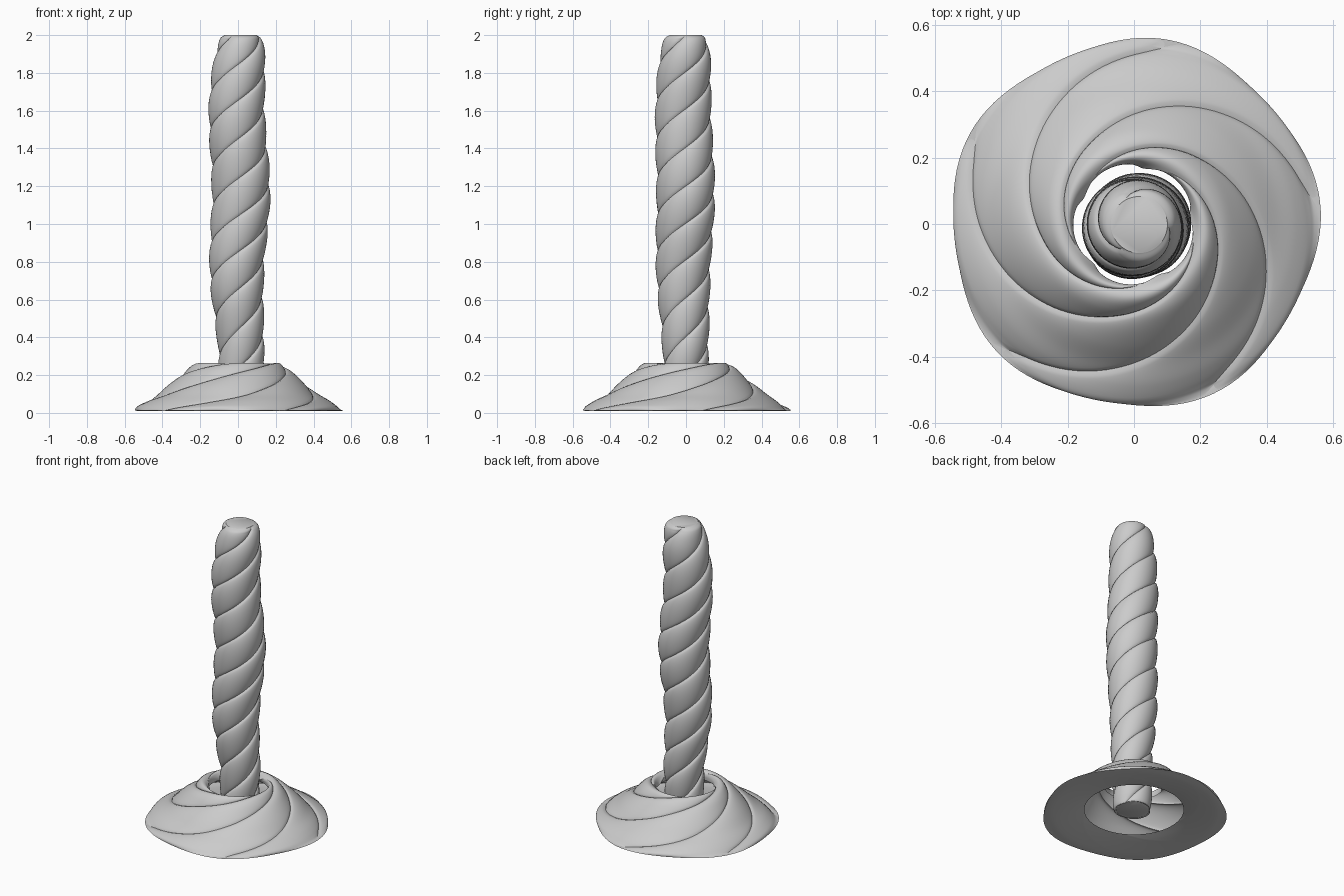
import bpy
import math

if "Cube" in bpy.data.objects:
    bpy.data.objects.remove(bpy.data.objects["Cube"])


def sample(profile, n):
    """Evenly resample a list of (r, z, twist) points with a smooth spline."""
    out = []
    last = len(profile) - 1
    for j in range(n + 1):
        s = j / n * last
        i = min(int(s), last - 1)
        f = s - i
        p = [profile[max(0, min(last, k))] for k in (i - 1, i, i + 1, i + 2)]
        out.append([0.5 * (2 * b + (c - a) * f + (2 * a - 5 * b + 4 * c - d) * f ** 2
                           + (3 * b - a - 3 * c + d) * f ** 3) for a, b, c, d in zip(*p)])
    return out


def swirl(name, profile, strands, depth, rings, phase=0, lift=0, corner=0,
          sway=False, caps=False):
    """Twisted lathe: mesh columns follow the strands so the creases stay crisp."""
    per = 24
    n = strands * per
    verts, faces = [], []
    for j, (r, z, twist) in enumerate(sample(profile, rings)):
        fade = min(1, j / rings * 12, (rings - j) / rings * 12)
        rim = max(0, 1 - j / rings * 8)
        wave = math.cos(2 * math.pi * (z - 0.3) / 0.87)
        cx, cy = (0.005 + 0.011 * wave, -0.008 + 0.006 * wave) if sway else (0, 0)
        for i in range(n):
            u = (i % per) / per
            # rounded strand, fuller towards its leading edge
            bulge = math.sin(math.pi * u ** 0.75) ** 0.6 if u > 0 else 0
            rr = r - depth * (1 - bulge) * fade + corner * rim * math.cos(2 * math.pi * u)
            a = 2 * math.pi * i / n + math.radians(twist + phase)
            verts.append((cx + rr * math.cos(a), cy + rr * math.sin(a),
                          z - lift * (1 - bulge) * fade))
    for j in range(rings):
        for i in range(n):
            k = (i + 1) % n
            faces.append((j * n + i, j * n + k, (j + 1) * n + k, (j + 1) * n + i))
    if caps:
        faces.append(tuple(reversed(range(n))))
        faces.append(tuple(range(rings * n, rings * n + n)))
    me = bpy.data.meshes.new(name)
    me.from_pydata(verts, [], faces)
    ob = bpy.data.objects.new(name, me)
    bpy.context.collection.objects.link(ob)
    bpy.ops.object.select_all(action='DESELECT')
    ob.select_set(True)
    bpy.context.view_layer.objects.active = ob
    bpy.ops.object.shade_smooth_by_angle(angle=math.radians(40))
    return ob


# Rope-like column, slightly swollen in the middle, rounded at the top
turn = 360 / 0.6
column = [(r, z, z * turn) for r, z in (
    (0.100, 0.04), (0.118, 0.06), (0.122, 0.25), (0.130, 0.45), (0.142, 0.65),
    (0.150, 0.85), (0.156, 1.05), (0.157, 1.25), (0.154, 1.45), (0.150, 1.65),
    (0.143, 1.82), (0.130, 1.92), (0.112, 1.98), (0.085, 2.0))]
swirl("twisted_column", column, 3, 0.02, 200, sway=True, caps=True)

# Flared open skirt with five spiral folds and a lip curling into the hole
base = [(0.552, 0.012, 0), (0.540, 0.030, 4), (0.49, 0.062, 25), (0.43, 0.098, 48),
        (0.37, 0.147, 72), (0.31, 0.197, 100), (0.265, 0.235, 130), (0.225, 0.262, 165),
        (0.198, 0.262, 195), (0.184, 0.240, 215), (0.184, 0.210, 230)]
swirl("swirled_base", base, 5, 0.014, 80, phase=7, lift=0.014, corner=0.012)

# Underside: the rim rolls under and runs inwards below the skirt
under = [(0.552, 0.012, 0), (0.50, 0.010, 15), (0.43, 0.016, 40),
         (0.36, 0.026, 65), (0.30, 0.038, 90)]
swirl("rolled_rim", under, 5, 0.006, 30, phase=7, corner=0.012)
